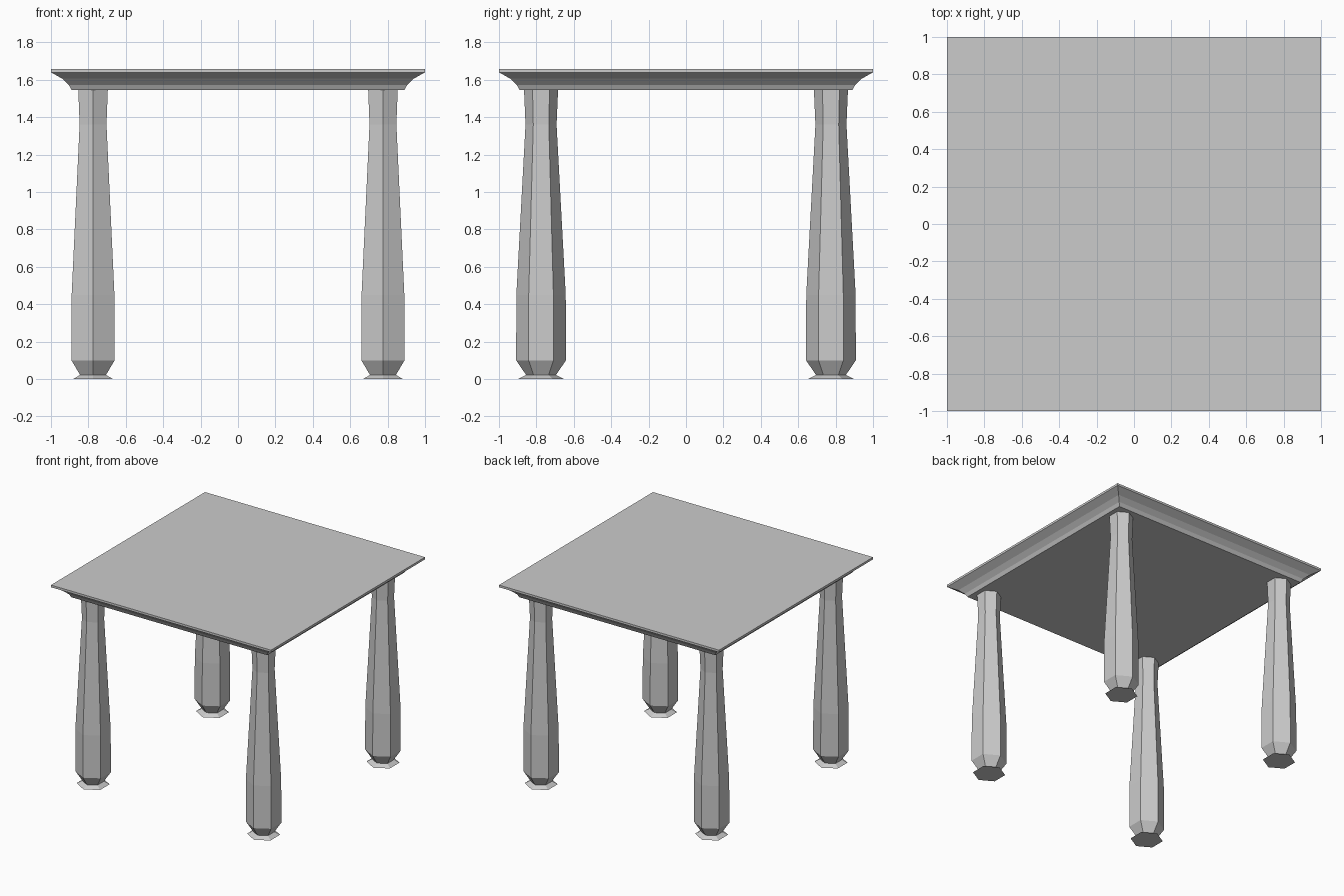
import bpy, bmesh
from math import cos, sin, pi

if "Cube" in bpy.data.objects:
    bpy.data.objects.remove(bpy.data.objects["Cube"])


def lathe(name, profile, sides, start, location=(0, 0, 0)):
    """Stack polygon rings of (radius, z) into a closed, flat-shaded solid."""
    bm = bmesh.new()
    rings = [[bm.verts.new((r * cos(start + 2 * pi * i / sides),
                            r * sin(start + 2 * pi * i / sides), z))
              for i in range(sides)] for r, z in profile]
    for low, high in zip(rings, rings[1:]):
        for i in range(sides):
            j = (i + 1) % sides
            bm.faces.new((low[i], low[j], high[j], high[i]))
    bm.faces.new(rings[0][::-1])
    bm.faces.new(rings[-1])
    mesh = bpy.data.meshes.new(name)
    bm.to_mesh(mesh)
    bm.free()
    obj = bpy.data.objects.new(name, mesh)
    obj.location = location
    bpy.context.collection.objects.link(obj)
    return obj


# Square top with a cove moulding underneath (half-width, z)
top = [(0.89, 1.545), (0.905, 1.573), (0.94, 1.606), (1.0, 1.64), (1.0, 1.658)]
lathe("table_top", [(h * 2 ** 0.5, z) for h, z in top], 4, pi / 4)

# Four hexagonal legs: flared foot, pinched ankle, tapering shaft
leg = [(0.123, 0), (0.08, 0.022), (0.133, 0.10), (0.132, 0.45),
       (0.083, 1.36), (0.091, 1.546)]
for side, x in (("left", -0.775), ("right", 0.775)):
    for end, y in (("front", -0.775), ("back", 0.775)):
        lathe(f"{end}_{side}_leg", leg, 6, pi / 2, (x, y, 0))
